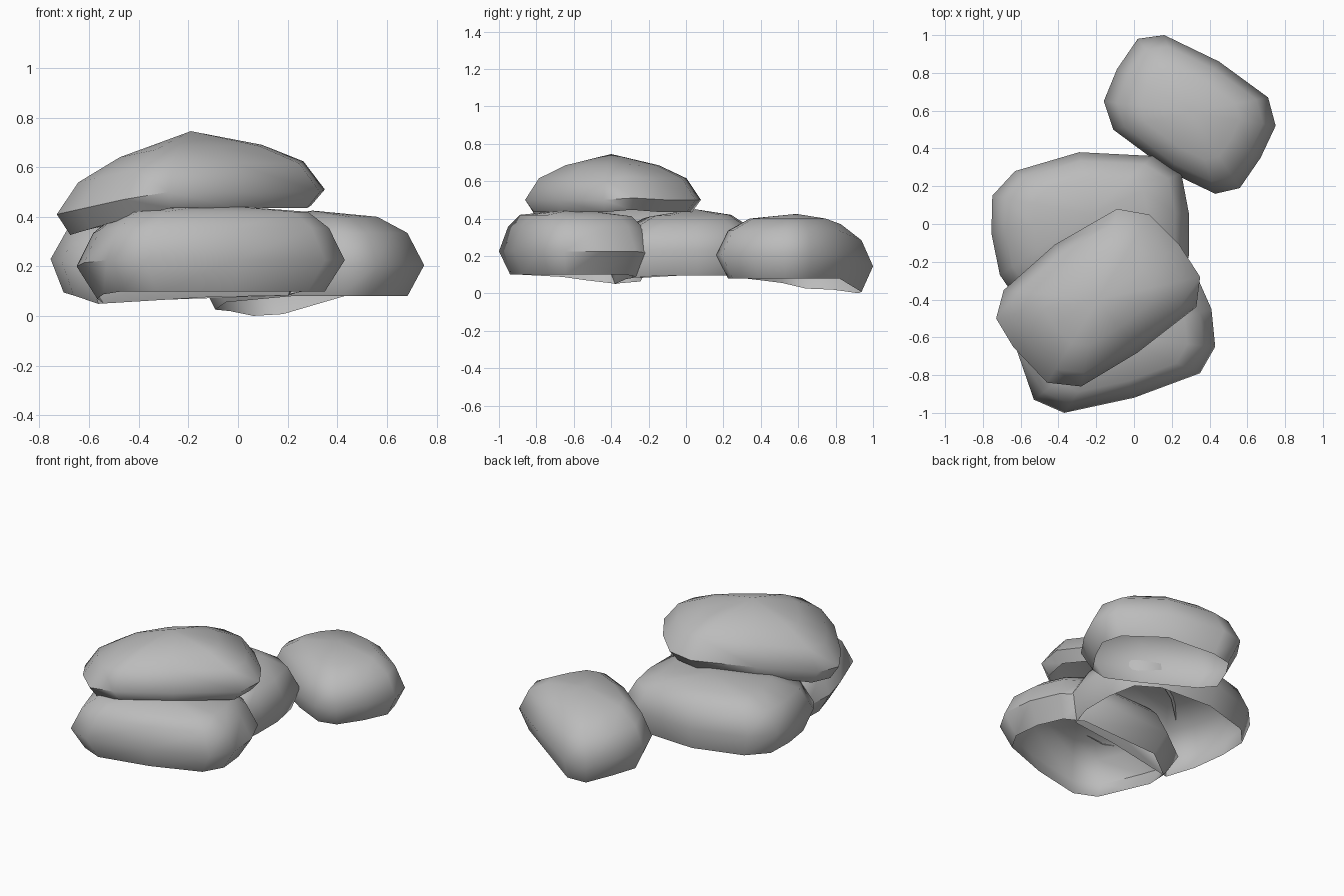
import bpy
import bmesh
import math
from mathutils import Vector

if "Cube" in bpy.data.objects:
    bpy.data.objects.remove(bpy.data.objects["Cube"], do_unlink=True)

# Single stone colour
stone_grey = bpy.data.materials.new("stone grey")
stone_grey.use_nodes = True
colour = (0.5, 0.5, 0.5, 1.0)
stone_grey.diffuse_color = colour
stone_grey.node_tree.nodes["Principled BSDF"].inputs["Base Color"].default_value = colour

# Share of a corner's droop that reaches each ring, from base to crown
droop_share = (1.2, 1, .85, .5)


def make_stone(name, outline, centre, profile, top, droop):
    """Loft scaled outlines into a shell with an open base and low corners."""
    middle = Vector(centre)
    bm = bmesh.new()
    rings = []
    for (scale, height), share in zip(profile, droop_share):
        ring = []
        for i, (x, y) in enumerate(outline):
            offset = Vector(((x - middle.x) * scale, (y - middle.y) * scale,
                             height - share * droop.get(i, 0)))
            ring.append(bm.verts.new(middle + offset))
        rings.append(ring)

    # Side bands, then a fan over the crown
    tip = bm.verts.new(middle + Vector((0, 0, top)))
    count = len(outline)
    for i in range(count):
        j = (i + 1) % count
        for lower, upper in zip(rings, rings[1:]):
            bm.faces.new((lower[i], lower[j], upper[j], upper[i]))
        bm.faces.new((rings[-1][i], rings[-1][j], tip))

    bmesh.ops.recalc_face_normals(bm, faces=bm.faces)
    mesh = bpy.data.meshes.new(name)
    bm.to_mesh(mesh)
    bm.free()
    mesh.materials.append(stone_grey)
    stone = bpy.data.objects.new(name, mesh)
    bpy.context.collection.objects.link(stone)
    bpy.ops.object.select_all(action="DESELECT")
    stone.select_set(True)
    bpy.context.view_layer.objects.active = stone
    bpy.ops.object.shade_smooth_by_angle(angle=math.radians(55))
    return stone


# Separate stone at the back, its rear corner sunk to the ground
make_stone(
    "back_stone",
    outline=[(-.16, .65), (-.11, .5), (.2, .27), (.43, .16), (.56, .19),
             (.67, .35), (.75, .52), (.71, .67), (.45, .86), (.16, 1),
             (.02, .98), (-.09, .82)],
    centre=(.3, .59, .205),
    profile=[(.85, -.125), (1, 0), (.85, .13), (.58, .195)],
    top=.22,
    droop={0: .045, 1: .02, 9: .06, 10: .066, 11: .05})

# Lower stone behind the stack
make_stone(
    "middle_stone",
    outline=[(-.75, .15), (-.755, -.05), (-.71, -.27), (-.6, -.43),
             (-.1, -.36), (.25, -.32), (.29, -.17), (.29, .06),
             (.25, .27), (.1, .36), (-.29, .38), (-.63, .28)],
    centre=(-.23, .05, .23),
    profile=[(.9, -.135), (1, 0), (.86, .13), (.58, .19)],
    top=.22,
    droop={2: .01, 3: .038, 4: .015, 5: .01})

# Lower stone at the front, its inner left corner sagging
make_stone(
    "front_stone",
    outline=[(.43, -.65), (.41, -.45), (.33, -.27), (.22, -.17), (-.4, -.18),
             (-.62, -.34), (-.65, -.52), (-.62, -.67), (-.53, -.93),
             (-.37, -1), (0, -.92), (.35, -.79)],
    centre=(-.1, -.6, .225),
    profile=[(.85, -.125), (1, 0), (.88, .13), (.72, .195)],
    top=.225,
    droop={3: .015, 4: .03, 5: .04, 6: .025, 7: .01})

# Domed stone resting on top, sagging over its left-hand end
make_stone(
    "top_stone",
    outline=[(-.73, -.5), (-.69, -.35), (-.42, -.11), (-.09, .08),
             (.08, .05), (.24, -.11), (.35, -.28), (.33, -.44),
             (.02, -.68), (-.28, -.86), (-.46, -.84), (-.64, -.65)],
    centre=(-.19, -.4, .5),
    profile=[(.9, -.065), (1, 0), (.84, .115), (.53, .185)],
    top=.245,
    droop={0: .09, 1: .08, 2: .03, 6: -.01, 10: .03, 11: .07})
